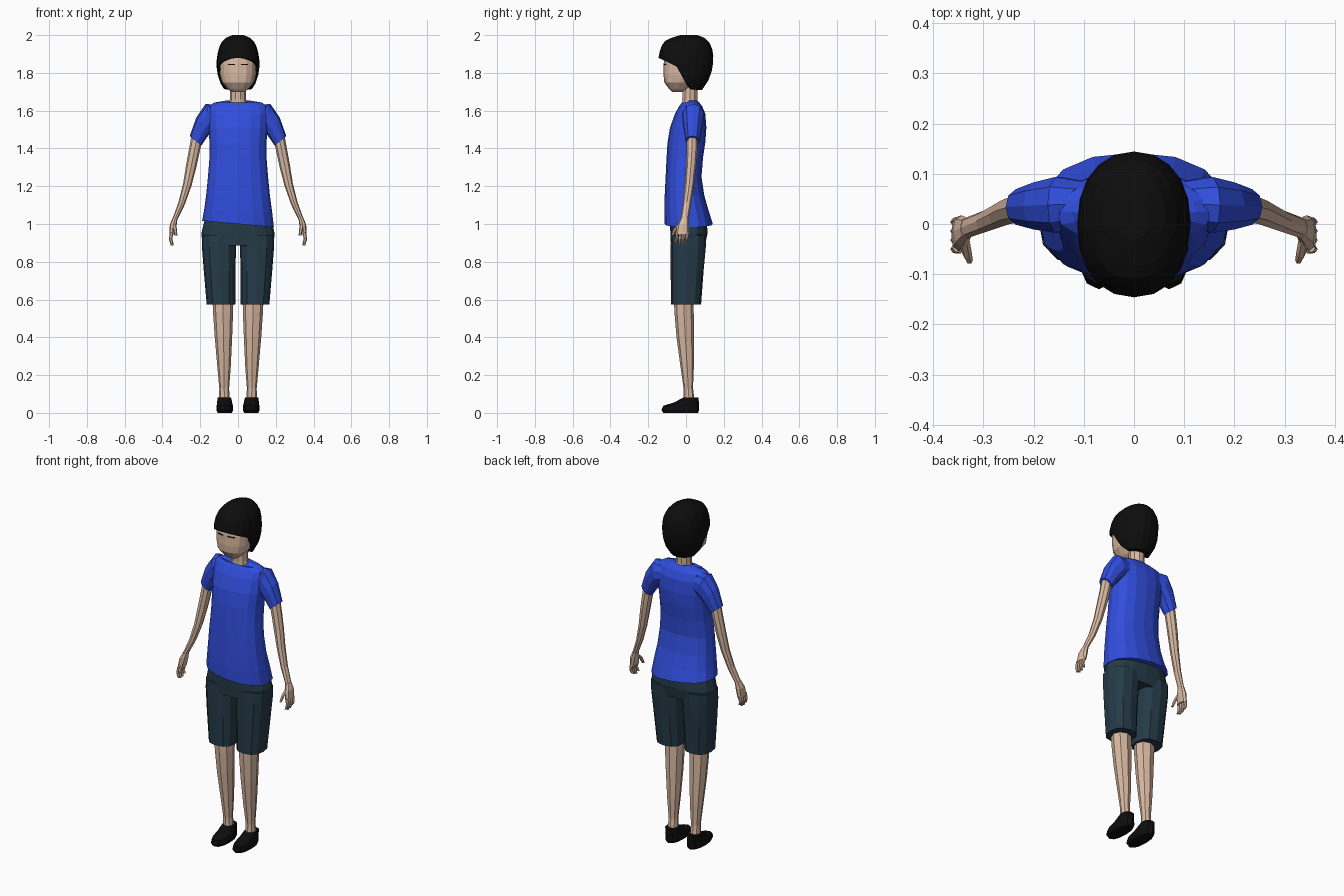
import bpy, bmesh, math
from mathutils import Vector


def material(name, rgb):
    m = bpy.data.materials.new(name)
    m.diffuse_color = (*rgb, 1)
    return m


SKIN = material("skin", (0.70, 0.49, 0.365))
BLUE = material("blue cloth", (0.03, 0.075, 0.72))
NAVY = material("dark slate cloth", (0.018, 0.043, 0.064))
BLACK = material("black", (0.004, 0.004, 0.004))


def finish(bm, name, mat):
    bmesh.ops.recalc_face_normals(bm, faces=bm.faces)
    mesh = bpy.data.meshes.new(name)
    bm.to_mesh(mesh)
    bm.free()
    mesh.materials.append(mat)
    obj = bpy.data.objects.new(name, mesh)
    bpy.context.collection.objects.link(obj)
    return obj


def spow(v, p):
    return math.copysign(abs(v) ** p, v)


def loft(name, rings, mat, n=10, power=2.0, side=1):
    """Skin rings of (cx, cy, cz, rx, ry, tilt in degrees about y)."""
    bm = bmesh.new()
    loops = []
    for cx, cy, cz, rx, ry, *tilt in rings:
        t = math.radians(tilt[0]) * side if tilt else 0
        loop = []
        for i in range(n):
            a = 2 * math.pi * i / n
            u = rx * spow(math.cos(a), 2 / power)
            v = ry * spow(math.sin(a), 2 / power)
            loop.append(bm.verts.new((cx * side + u * math.cos(t), cy + v,
                                      cz + u * math.sin(t))))
        loops.append(loop)
    for a, b in zip(loops, loops[1:]):
        for i in range(n):
            j = (i + 1) % n
            bm.faces.new((a[i], a[j], b[j], b[i]))
    bm.faces.new(loops[0])
    bm.faces.new(loops[-1])
    return finish(bm, name, mat)


def body(rows):
    """Turn (z, half width, front y, back y) rows into centred rings."""
    return [(0, (f + b) / 2, z, rx, (b - f) / 2) for z, rx, f, b in rows]


def lerp_table(table, z):
    """Interpolate rows sorted by falling z."""
    for p, q in zip(table, table[1:]):
        if z >= q[0]:
            k = (p[0] - z) / (p[0] - q[0])
            return [a + (b - a) * k for a, b in zip(p[1:], q[1:])]
    return table[-1][1:]


# Head and neck
loft("head", body([(1.70, 0.035, -0.075, -0.02), (1.715, 0.055, -0.09, 0.01),
                   (1.75, 0.085, -0.115, 0.05), (1.79, 0.096, -0.119, 0.09),
                   (1.85, 0.10, -0.118, 0.11), (1.92, 0.09, -0.11, 0.11)]),
     SKIN, 16, 2.5)
loft("neck", body([(1.60, 0.055, -0.02, 0.07), (1.66, 0.043, -0.022, 0.062),
                   (1.77, 0.043, -0.02, 0.065)]), SKIN, 10)

# Eyes: thin dark slits lying on the face
for s, tag in ((1, "left"), (-1, "right")):
    bm = bmesh.new()
    corners = [bm.verts.new((s * x, y + d, z)) for d in (0, 0.006)
               for x, y, z in ((0.016, -0.1195, 1.842), (0.053, -0.1115, 1.842),
                               (0.053, -0.1115, 1.848), (0.016, -0.1195, 1.848))]
    for f in ((0, 1, 2, 3), (4, 5, 6, 7), (0, 1, 5, 4), (1, 2, 6, 5),
              (2, 3, 7, 6), (3, 0, 4, 7)):
        bm.faces.new([corners[i] for i in f])
    finish(bm, "eye_" + tag, BLACK)

# Hair: a cap whose lower edge drops from the fringe to the nape
HAIR = [(2.0, 0.03, -0.03, 0.06), (1.985, 0.065, -0.08, 0.10),
        (1.965, 0.085, -0.117, 0.122), (1.93, 0.102, -0.135, 0.138),
        (1.88, 0.113, -0.146, 0.146), (1.82, 0.113, -0.143, 0.140),
        (1.765, 0.103, -0.12, 0.122), (1.71, 0.075, -0.06, 0.085)]
EDGE = [(1.0, 1.71), (0.2, 1.715), (-0.05, 1.75), (-0.25, 1.83),
        (-0.6, 1.855), (-1.01, 1.88)]


def hair_point(a, z, scale=1.0):
    rx, f, b = lerp_table(HAIR, z)
    s = math.sin(a)
    y = spow(s, 0.9) * (b if s > 0 else -f) if abs(s) > 1e-6 else 0
    return Vector((spow(math.cos(a), 0.9) * rx * scale, y * scale, z))


bm = bmesh.new()
n, rows = 20, 8
grid = []
for r in range(rows + 2):
    k = min(r / rows, 1) ** 1.4
    loop = []
    for i in range(n):
        a = 2 * math.pi * i / n
        low = lerp_table(EDGE, math.sin(a))[0]
        loop.append(bm.verts.new(hair_point(a, 2 + (low - 2) * k,
                                            0.7 if r > rows else 1)))
    grid.append(loop)
for a, b in zip(grid, grid[1:]):
    for i in range(n):
        j = (i + 1) % n
        bm.faces.new((a[i], a[j], b[j], b[i]))
bm.faces.new(grid[0])
finish(bm, "hair", BLACK)

# Shirt body, with a slanted hem and a dipped neckline
shirt = loft("shirt", body([
    (1.0, 0.19, -0.113, 0.142), (1.07, 0.18, -0.115, 0.12),
    (1.15, 0.169, -0.113, 0.097), (1.25, 0.159, -0.108, 0.082),
    (1.35, 0.151, -0.103, 0.09), (1.43, 0.151, -0.098, 0.102),
    (1.51, 0.156, -0.085, 0.108), (1.585, 0.16, -0.058, 0.102),
    (1.625, 0.155, -0.035, 0.085), (1.643, 0.125, -0.022, 0.07),
    (1.655, 0.055, -0.025, 0.06)]), BLUE, 16, 2.3)
for v in shirt.data.vertices:
    if v.co.z < 1.02:
        v.co.z -= 0.09 * v.co.x
    elif v.co.z > 1.65 and v.co.y < 0.0:
        v.co.z -= 0.018

# Shorts seat
loft("shorts_seat", body([(0.885, 0.188, -0.08, 0.10), (0.95, 0.194, -0.083, 0.114),
                          (1.03, 0.175, -0.085, 0.11)]), NAVY, 16, 2.4)

for s, tag in ((1, "left"), (-1, "right")):
    # Sleeve
    loft("sleeve_" + tag, [(0.09, 0.04, 1.575, 0.055, 0.045, 85),
                           (0.15, 0.038, 1.568, 0.071, 0.058, 72),
                           (0.19, 0.036, 1.515, 0.058, 0.049, 58),
                           (0.225, 0.034, 1.44, 0.040, 0.037, 40)],
         BLUE, 10, 2.2, s)
    # Arm
    loft("arm_" + tag, [(0.215, 0.034, 1.47, 0.031, 0.03, 22),
                        (0.233, 0.031, 1.38, 0.029, 0.029, 15),
                        (0.247, 0.027, 1.31, 0.028, 0.027, 15),
                        (0.268, 0.018, 1.21, 0.023, 0.025, 16),
                        (0.298, 0.005, 1.11, 0.018, 0.022, 20),
                        (0.334, -0.008, 1.025, 0.013, 0.021, 20)],
         SKIN, 8, 2, s)
    # Hand: palm, four fingers and thumb
    loft("palm_" + tag, [(0.333, -0.008, 1.03, 0.013, 0.021, 15),
                         (0.343, -0.014, 0.995, 0.018, 0.031, 10),
                         (0.350, -0.02, 0.945, 0.014, 0.036)], SKIN, 8, 2.4, s)
    for i in range(4):
        y = -0.048 + 0.018 * i
        drop = (0.008, 0.0, 0.003, 0.014)[i]
        loft(f"finger_{i + 1}_{tag}", [(0.351, y, 0.955, 0.01, 0.009),
                                       (0.357, y - 0.002, 0.92, 0.009, 0.008),
                                       (0.349, y - 0.006, 0.887 + drop, 0.007, 0.006)],
             SKIN, 6, 2, s)
    loft("thumb_" + tag, [(0.338, -0.03, 1.0, 0.010, 0.012),
                          (0.333, -0.057, 0.972, 0.010, 0.011),
                          (0.328, -0.072, 0.94, 0.007, 0.008)], SKIN, 6, 2, s)
    # Shorts leg
    loft("shorts_leg_" + tag, [(0.09, 0.0, 0.575, 0.076, 0.08),
                               (0.097, 0.006, 0.75, 0.084, 0.087),
                               (0.101, 0.012, 0.88, 0.090, 0.093),
                               (0.096, 0.014, 0.94, 0.095, 0.094)],
         NAVY, 12, 2.5, s)
    # Lower leg
    loft("leg_" + tag, [(0.080, -0.012, 0.62, 0.056, 0.053),
                        (0.079, -0.010, 0.53, 0.053, 0.051),
                        (0.077, -0.004, 0.40, 0.046, 0.046),
                        (0.074, 0.006, 0.25, 0.036, 0.036),
                        (0.073, 0.012, 0.13, 0.026, 0.025),
                        (0.072, 0.017, 0.05, 0.029, 0.031)], SKIN, 8, 2.2, s)
    # Shoe
    loft("shoe_" + tag, [(0.070, -0.028, 0.0, 0.038, 0.092),
                         (0.070, -0.030, 0.015, 0.044, 0.100),
                         (0.070, -0.026, 0.038, 0.043, 0.094),
                         (0.071, 0.002, 0.055, 0.040, 0.066),
                         (0.072, 0.027, 0.082, 0.035, 0.039)],
         BLACK, 12, 2.3, s)
